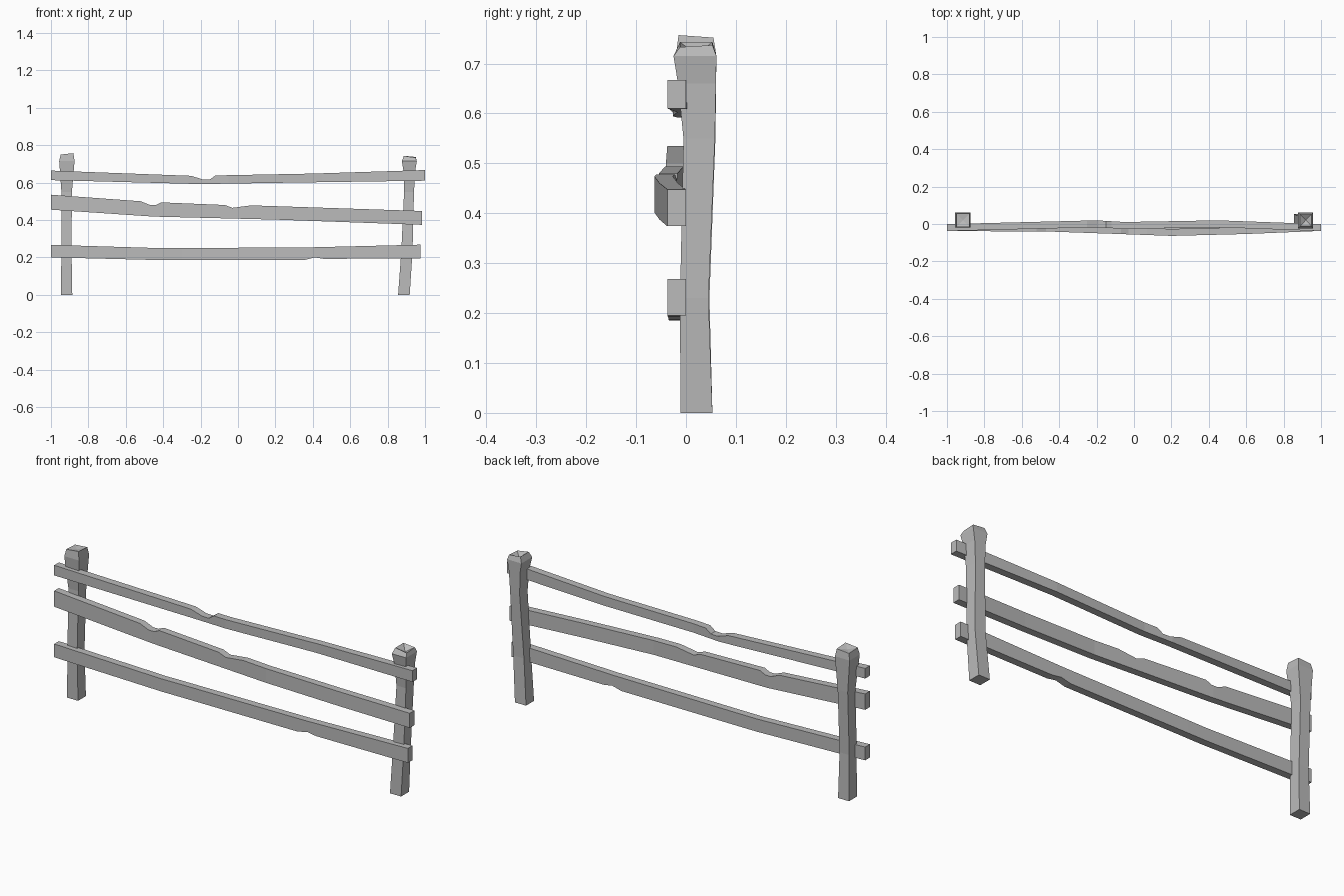
import bpy
import bmesh

cube = bpy.data.objects.get("Cube")
if cube:
    bpy.data.objects.remove(cube, do_unlink=True)

wood = bpy.data.materials.new("weathered_grey_wood")
wood.use_nodes = True
GREY = (0.5, 0.5, 0.5, 1)
wood.diffuse_color = GREY
wood.node_tree.nodes["Principled BSDF"].inputs["Base Color"].default_value = GREY


def loft(name, rings, end_centre=None):
    """Join four-sided rings into a closed flat-shaded bar."""
    bm = bmesh.new()
    loops = [[bm.verts.new(p) for p in ring] for ring in rings]
    for a, b in zip(loops, loops[1:]):
        for i in range(4):
            j = (i + 1) % 4
            bm.faces.new((a[i], a[j], b[j], b[i]))
    bm.faces.new(loops[0])
    if end_centre:
        tip = bm.verts.new(end_centre)
        for i in range(4):
            bm.faces.new((loops[-1][i], loops[-1][(i + 1) % 4], tip))
    else:
        bm.faces.new(loops[-1])
    bmesh.ops.recalc_face_normals(bm, faces=bm.faces)
    mesh = bpy.data.meshes.new(name)
    bm.to_mesh(mesh)
    bm.free()
    mesh.materials.append(wood)
    obj = bpy.data.objects.new(name, mesh)
    bpy.context.collection.objects.link(obj)


def sample(points, x):
    """Read a value from a polyline of (x, value) points."""
    for (x0, v0), (x1, v1) in zip(points, points[1:]):
        if x <= x1:
            return v0 + (v1 - v0) * (x - x0) / (x1 - x0)
    return points[-1][1]


def rail(name, top, bottom, middle, thickness=0.037):
    """Rail from its top edge, bottom edge and depth centre line along x."""
    xs = sorted({p[0] for line in (top, bottom, middle) for p in line})
    rings = []
    for x in xs:
        y, h = sample(middle, x), thickness / 2
        t, b = sample(top, x), sample(bottom, x)
        rings.append([(x, y - h, b), (x, y + h, b), (x, y + h, t), (x, y - h, t)])
    loft(name, rings)


def post(name, sections, corners, dip):
    """Post from (z, x0, x1, y0, y1) sections, with uneven top corner heights."""
    rings = [[(x0, y0, z), (x1, y0, z), (x1, y1, z), (x0, y1, z)]
             for z, x0, x1, y0, y1 in sections]
    rings[-1] = [(x, y, z) for (x, y, _), z in zip(rings[-1], corners)]
    cx = sum(p[0] for p in rings[-1]) / 4
    cy = sum(p[1] for p in rings[-1]) / 4
    loft(name, rings, (cx, cy, dip))


# Rails with chipped notches
rail("top_rail",
     [(-1, .664), (-.25, .636), (-.19, .617), (-.15, .617), (-.12, .638), (.4, .648), (1, .667)],
     [(-1, .613), (-.2, .592), (.3, .6), (1, .61)],
     [(-1, -.019), (-.2, .001), (-.05, -.008), (.45, .001), (1, -.019)])
rail("middle_rail",
     [(-1, .535), (-.52, .5), (-.47, .48), (-.44, .48), (-.41, .494),
      (-.07, .48), (-.03, .465), (.07, .478), (.985, .448)],
     [(-1, .455), (-.45, .418), (.2, .402), (.985, .374)],
     [(-1, -.019), (-.45, -.022), (-.05, -.036), (.2, -.045), (.6, -.035), (.985, -.019)])
rail("bottom_rail",
     [(-1, .267), (-.4, .249), (.4, .254), (.975, .268)],
     [(-1, .2), (-.4, .185), (.36, .187), (.41, .2), (.46, .192), (.975, .195)],
     [(-1, -.019), (-.3, -.015), (.4, -.017), (.975, -.019)])

# Posts with flared, bevelled heads
post("right_post",
     [(0, -.947, -.886, -.01, .053), (.23, -.944, -.89, -.012, .047),
      (.55, -.944, -.888, -.004, .059), (.715, -.956, -.874, -.02, .061),
      (.75, -.948, -.88, -.015, .055)],
     [.75, .757, .752, .747], .745)
post("left_post",
     [(0, .856, .918, -.011, .053), (.23, .873, .933, -.012, .045),
      (.55, .888, .941, -.005, .058), (.66, .885, .947, -.016, .06),
      (.715, .876, .956, -.025, .061), (.737, .887, .95, -.012, .053)],
     [.743, .733, .737, .743], .718)
